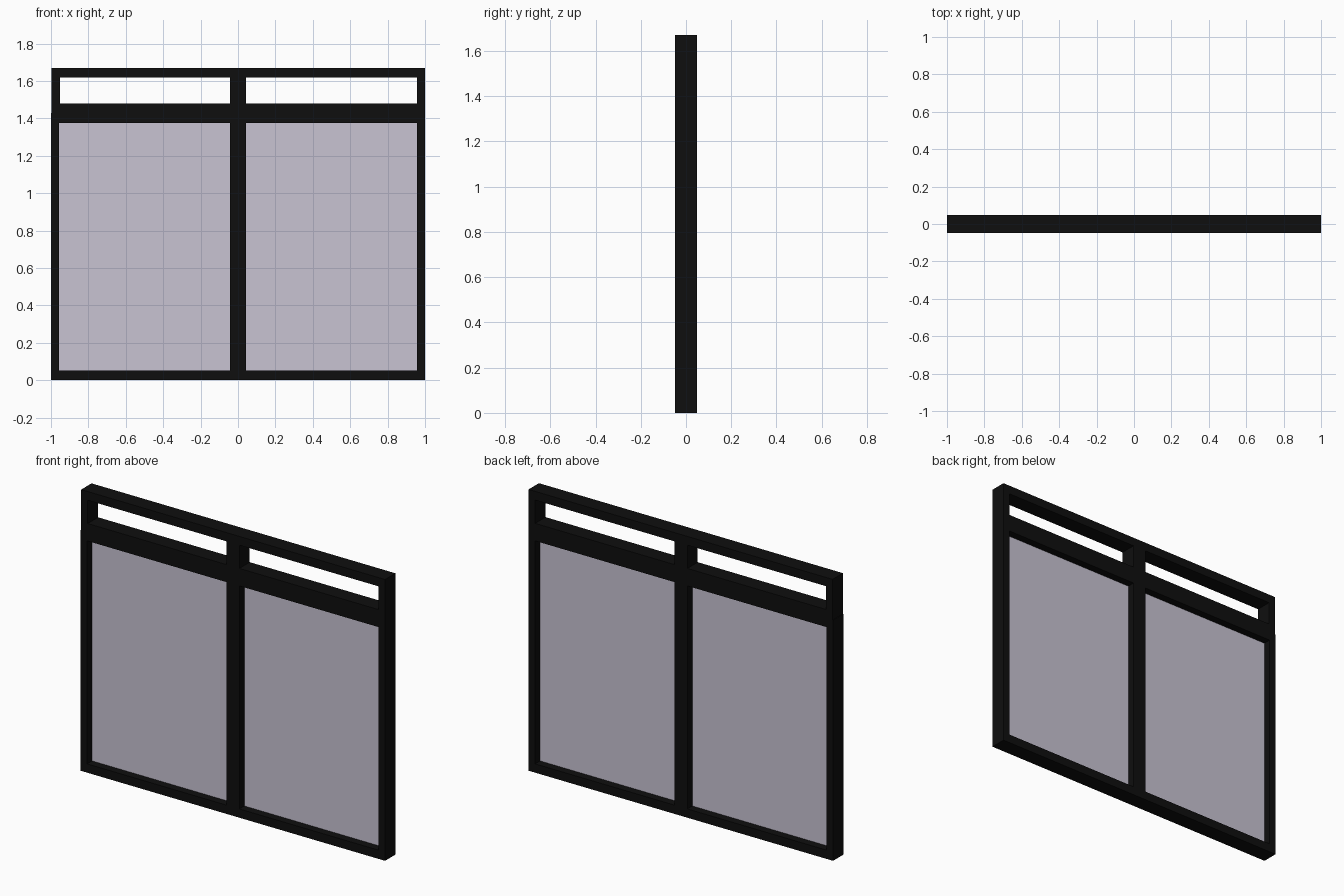
import bpy, bmesh

if "Cube" in bpy.data.objects:
    bpy.data.objects.remove(bpy.data.objects["Cube"])

DEPTH = 0.097      # frame thickness front to back
SIDE = 0.043       # width of the upright members
RAIL = 0.052       # height of the horizontal members
SPLIT = 1.428      # seam between the main panes and the top lights
TOP = 1.67


def material(name, color):
    mat = bpy.data.materials.new(name)
    mat.diffuse_color = (*color, 1)
    mat.use_nodes = True
    mat.node_tree.nodes["Principled BSDF"].inputs["Base Color"].default_value = mat.diffuse_color
    return mat


def finish(bm, name, mat):
    bmesh.ops.recalc_face_normals(bm, faces=bm.faces)
    mesh = bpy.data.meshes.new(name)
    bm.to_mesh(mesh)
    bm.free()
    mesh.materials.append(mat)
    obj = bpy.data.objects.new(name, mesh)
    bpy.context.collection.objects.link(obj)
    return obj


def rect(bm, x0, x1, z0, z1, y):
    return [bm.verts.new((x, y, z)) for x, z in ((x0, z0), (x1, z0), (x1, z1), (x0, z1))]


def extrude_back(bm, depth):
    geo = bmesh.ops.extrude_face_region(bm, geom=bm.faces[:])
    moved = [v for v in geo["geom"] if isinstance(v, bmesh.types.BMVert)]
    bmesh.ops.translate(bm, vec=(0, depth, 0), verts=moved)


def frame(name, x0, x1, z0, z1):
    """Rectangular ring, extruded through the wall depth."""
    bm = bmesh.new()
    outer = rect(bm, x0, x1, z0, z1, -DEPTH / 2)
    inner = rect(bm, x0 + SIDE, x1 - SIDE, z0 + RAIL, z1 - RAIL, -DEPTH / 2)
    for i in range(4):
        j = (i + 1) % 4
        bm.faces.new((outer[i], outer[j], inner[j], inner[i]))
    extrude_back(bm, DEPTH)
    return finish(bm, name, black)


def pane(name, x0, x1, z0, z1, thickness=0.004):
    """Thin glass sheet in the middle of the frame depth."""
    bm = bmesh.new()
    bm.faces.new(rect(bm, x0 + SIDE, x1 - SIDE, z0 + RAIL, z1 - RAIL, -thickness / 2))
    extrude_back(bm, thickness)
    return finish(bm, name, glass)


black = material("black_frame", (0.0045, 0.0045, 0.0045))
glass = material("lilac_grey_glass", (0.578, 0.546, 0.651))

for side, x0, x1 in (("left", -1, 0), ("right", 0, 1)):
    # Large glazed lower window
    frame(f"{side}_lower_frame", x0, x1, 0, SPLIT)
    pane(f"{side}_glass", x0, x1, 0, SPLIT)
    # Open top light, its left end set in slightly
    inset = 0.004 if side == "left" else 0
    frame(f"{side}_upper_frame", x0 + inset, x1, SPLIT, TOP)
